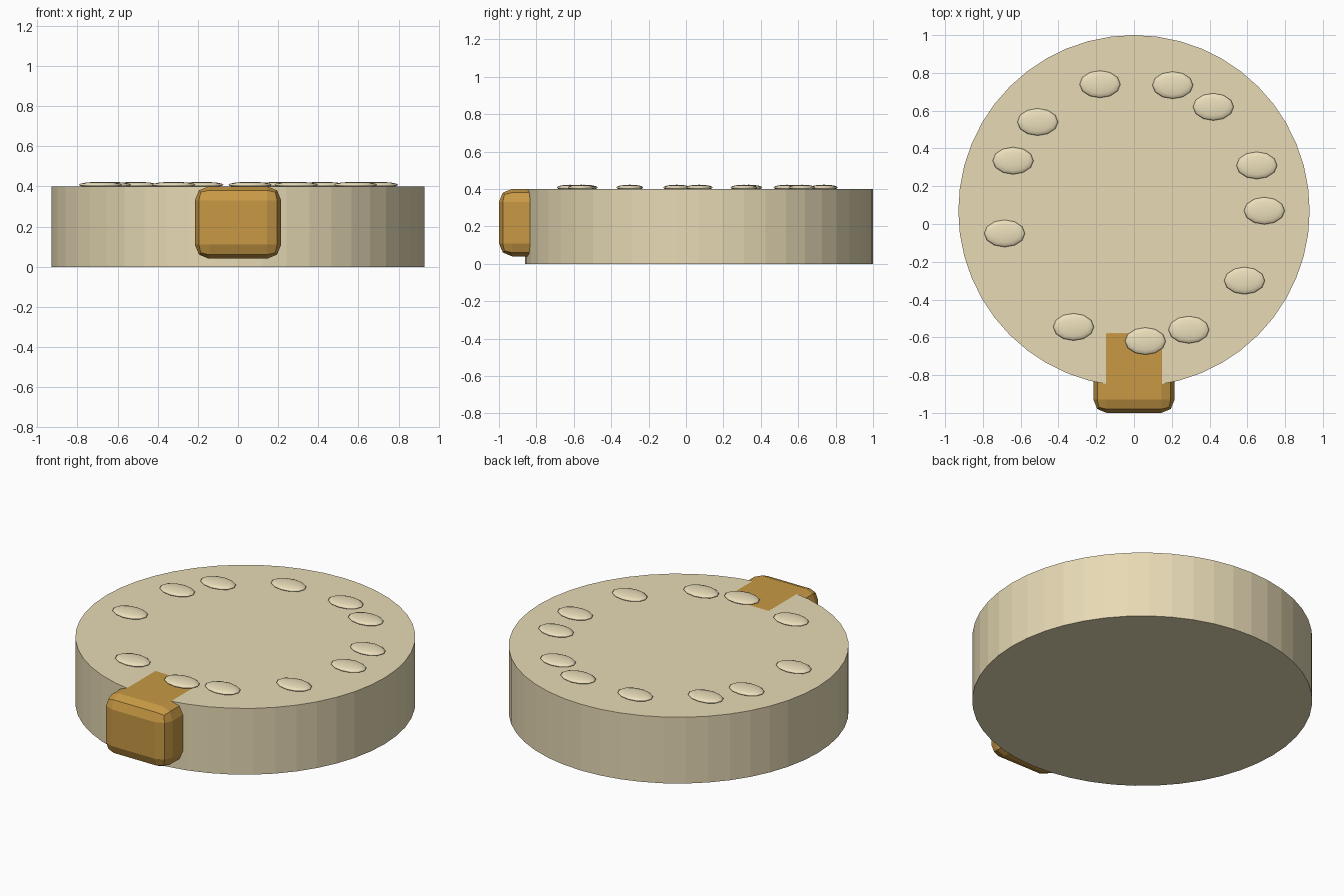
import bpy

if "Cube" in bpy.data.objects:
    bpy.data.objects.remove(bpy.data.objects["Cube"])

def material(name, rgb):
    m = bpy.data.materials.new(name)
    m.diffuse_color = (*rgb, 1)
    m.use_nodes = True
    m.node_tree.nodes["Principled BSDF"].inputs["Base Color"].default_value = m.diffuse_color
    return m

cream = material("cream", (0.80, 0.70, 0.46))
pale = material("pale_cream", (0.84, 0.74, 0.50))
amber = material("amber", (0.58, 0.32, 0.06))

# Round body
bpy.ops.mesh.primitive_cylinder_add(vertices=48, radius=0.93, depth=0.4, location=(0, 0.07, 0.2))
body = bpy.context.object
body.name = "round_body"
body.data.materials.append(cream)

# Bevelled block set into the front edge
bpy.ops.mesh.primitive_cube_add(size=1, location=(0, -0.755, 0.2205))
block = bpy.context.object
block.name = "front_block"
block.scale = (0.43, 0.49, 0.361)
bpy.ops.object.transform_apply(location=False, rotation=False, scale=True)
bev = block.modifiers.new("rounded_edges", "BEVEL")
bev.width = 0.07
bev.segments = 2
block.data.materials.append(amber)

# Flat seeds scattered in a ring on the top
seeds = [(-0.18, 0.74), (0.205, 0.735), (0.42, 0.62), (-0.51, 0.54),
         (-0.64, 0.335), (0.65, 0.31), (0.69, 0.07), (-0.685, -0.05),
         (0.585, -0.30), (-0.32, -0.545), (0.06, -0.62), (0.29, -0.56)]
for i, (x, y) in enumerate(seeds):
    bpy.ops.mesh.primitive_uv_sphere_add(segments=12, ring_count=8, radius=1, location=(x, y, 0.408))
    seed = bpy.context.object
    seed.name = f"seed_{i + 1}"
    seed.scale = (0.108, 0.072, 0.015)
    bpy.ops.object.transform_apply(location=False, rotation=False, scale=True)
    bpy.ops.object.shade_smooth()
    seed.data.materials.append(pale)
